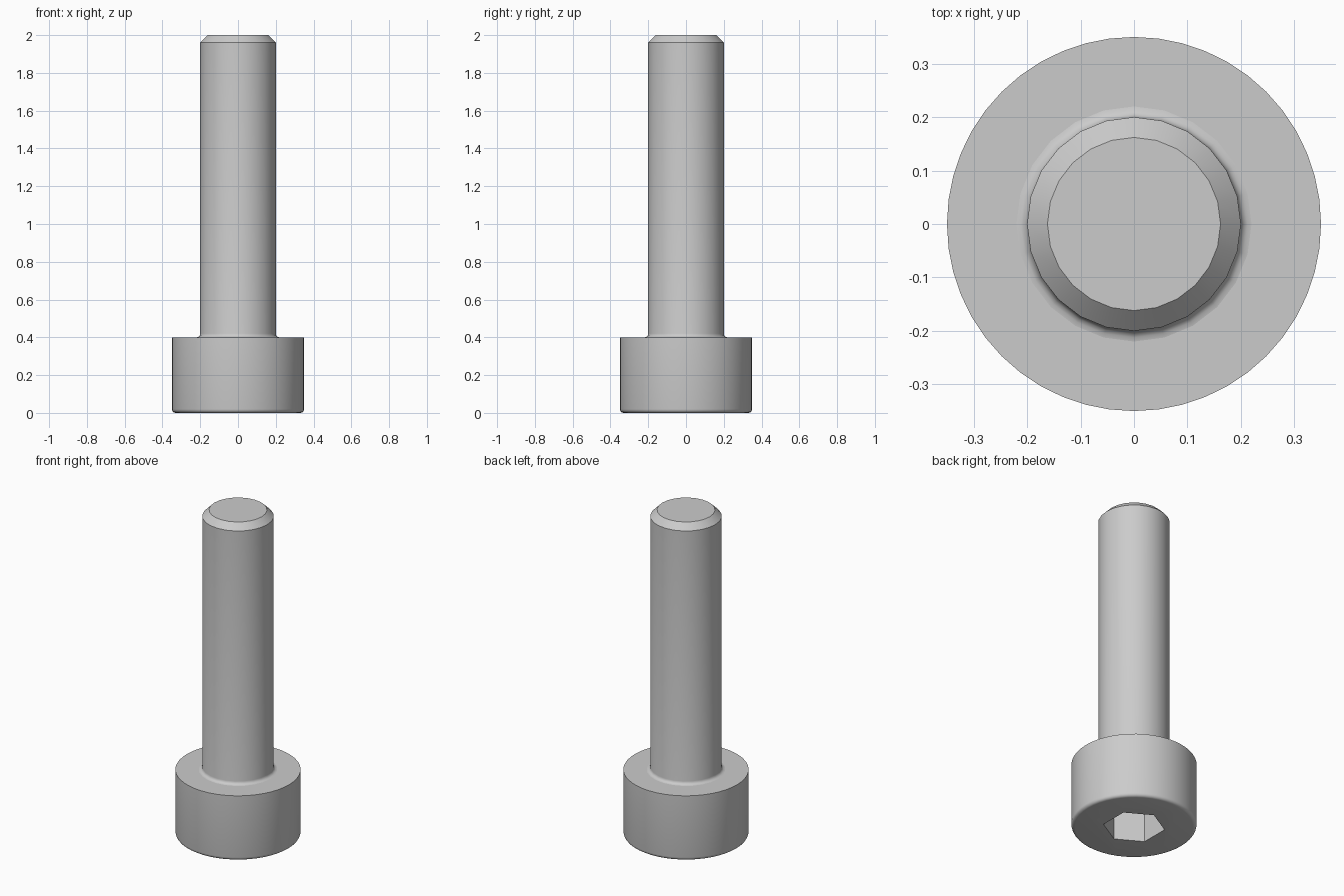
import bpy, bmesh, math

cube = bpy.data.objects.get("Cube")
if cube:
    bpy.data.objects.remove(cube, do_unlink=True)

steel = bpy.data.materials.new("plain steel grey")
steel.use_nodes = True
grey = (0.6, 0.6, 0.6, 1)
steel.diffuse_color = grey
steel.node_tree.nodes["Principled BSDF"].inputs["Base Color"].default_value = grey


def arc(cr, cz, radius, start, end, steps=4):
    """Profile points (r, z) along a circular arc, angles in degrees."""
    angles = [math.radians(start + (end - start) * i / steps) for i in range(steps + 1)]
    return [(cr + radius * math.cos(a), cz + radius * math.sin(a)) for a in angles]


def lathe(name, profile, sides, phase=0.0):
    """Closed solid of revolution about z; profile runs bottom to top."""
    bm = bmesh.new()
    rings = []
    for r, z in profile:
        turn = [phase + math.tau * i / sides for i in range(sides)]
        rings.append([bm.verts.new((r * math.cos(a), r * math.sin(a), z)) for a in turn])
    for low, high in zip(rings, rings[1:]):
        for i in range(sides):
            j = (i + 1) % sides
            bm.faces.new((low[i], low[j], high[j], high[i]))
    bm.faces.new(rings[0][::-1])
    bm.faces.new(rings[-1])
    mesh = bpy.data.meshes.new(name)
    bm.to_mesh(mesh)
    bm.free()
    mesh.materials.append(steel)
    obj = bpy.data.objects.new(name, mesh)
    bpy.context.collection.objects.link(obj)
    return obj


def activate(obj):
    bpy.ops.object.select_all(action='DESELECT')
    obj.select_set(True)
    bpy.context.view_layer.objects.active = obj


HEAD_R, HEAD_H, SHANK_R, LENGTH = 0.35, 0.4, 0.2, 2.0
EDGE, FILLET, CHAMFER = 0.02, 0.02, 0.038

# Cylindrical head with a rounded outer edge
head = lathe("head", arc(HEAD_R - EDGE, EDGE, EDGE, -90, 0) + [(HEAD_R, HEAD_H)], 48)

# Hexagonal socket cut into the underside of the head
cutter = lathe("socket_cutter", [(0.173, -0.1), (0.173, 0.2)], 6, math.radians(30))
cutter.hide_render = True
cut = head.modifiers.new("socket", 'BOOLEAN')
cut.operation = 'DIFFERENCE'
cut.solver = 'EXACT'
cut.object = cutter
activate(head)
bpy.ops.object.modifier_apply(modifier=cut.name)
bpy.data.objects.remove(cutter, do_unlink=True)

# Shank with a root fillet and a chamfered tip
root = arc(SHANK_R + FILLET, HEAD_H + FILLET, FILLET, 270, 180)
tip = [(SHANK_R, LENGTH - CHAMFER), (SHANK_R - CHAMFER, LENGTH)]
shank = lathe("shank", root + tip, 24)

for part in (head, shank):
    activate(part)
    bpy.ops.object.shade_smooth_by_angle(angle=math.radians(30))
